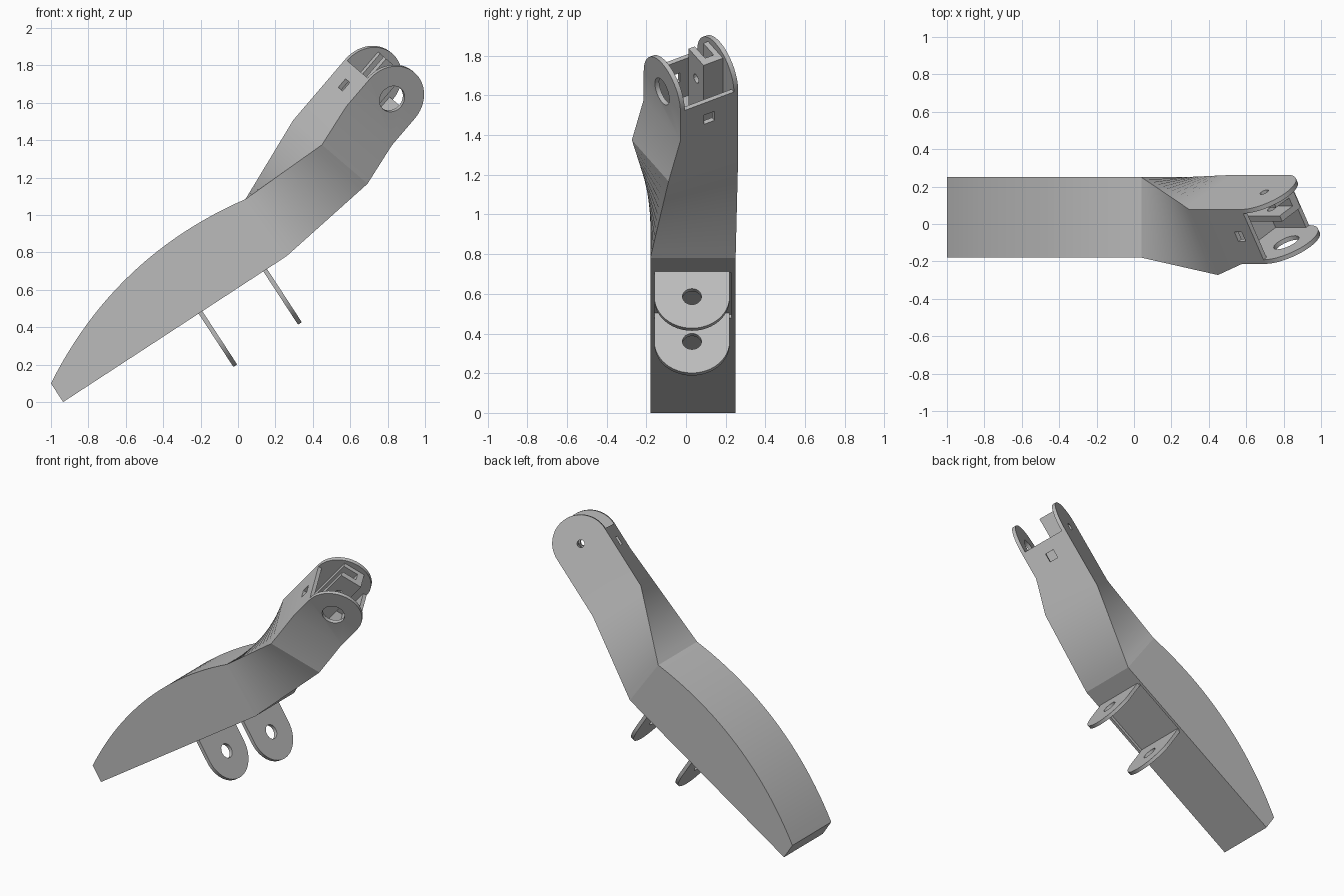
import bpy, bmesh, math
from mathutils import Vector, Matrix

if bpy.data.objects.get("Cube"):
    bpy.data.objects.remove(bpy.data.objects["Cube"], do_unlink=True)

grey = bpy.data.materials.new("plain grey")
grey.use_nodes = True
grey.diffuse_color = (0.5, 0.5, 0.5, 1)
grey.node_tree.nodes["Principled BSDF"].inputs["Base Color"].default_value = (0.5, 0.5, 0.5, 1)


def frame(origin, a, b, c):
    """Matrix whose columns are the local axes a, b, c."""
    m = Matrix((a, b, c)).transposed().to_4x4()
    m.translation = origin
    return m


# Fork frame: length, width and across, twisted 30 degrees about its length
length = Vector((0.65, 0, 0.76)).normalized()
perp = Vector((length.z, 0, -length.x))
side = Vector((0, 1, 0))
twist = math.radians(30)
width = perp * math.cos(twist) + side * math.sin(twist)
across = side * math.cos(twist) - perp * math.sin(twist)
FORK = frame(Vector((0.76, 0.025, 1.675)), length, width, across)

# Underside frame: along the flat edge, across, and outward
along = Vector((1.195, 0, 0.78)).normalized()
outward = Vector((along.z, 0, -along.x))
UNDER = frame(Vector((-0.935, 0.03, 0)), along, side, outward)


def loft(name, rings):
    """Closed solid through rings of equal point count."""
    bm = bmesh.new()
    vs = [[bm.verts.new(p) for p in r] for r in rings]
    for r0, r1 in zip(vs, vs[1:]):
        for i in range(len(r0)):
            j = (i + 1) % len(r0)
            bm.faces.new((r0[i], r0[j], r1[j], r1[i]))
    bm.faces.new(vs[0])
    bm.faces.new(vs[-1])
    bmesh.ops.recalc_face_normals(bm, faces=bm.faces)
    mesh = bpy.data.meshes.new(name)
    bm.to_mesh(mesh)
    bm.free()
    mesh.materials.append(grey)
    obj = bpy.data.objects.new(name, mesh)
    bpy.context.collection.objects.link(obj)
    return obj


def prism(name, m, outline, lo, hi):
    """Outline in local xy, extruded from lo to hi along local z."""
    return loft(name, [[m @ Vector((x, y, z)) for x, y in outline] for z in (lo, hi)])


def box(name, m, xs, ys, zs):
    return prism(name, m, [(xs[0], ys[0]), (xs[1], ys[0]), (xs[1], ys[1]), (xs[0], ys[1])], *zs)


def arc(cx, r, start, end, n):
    return [(cx + r * math.cos(math.radians(start + (end - start) * i / n)),
             r * math.sin(math.radians(start + (end - start) * i / n))) for i in range(n + 1)]


def cut(targets, cutter):
    cutter.hide_render = True
    for obj in targets:
        mod = obj.modifiers.new("cut", "BOOLEAN")
        mod.operation, mod.solver, mod.object = "DIFFERENCE", "EXACT", cutter
        bpy.context.view_layer.objects.active = obj
        bpy.ops.object.modifier_apply(modifier=mod.name)
    bpy.data.objects.remove(cutter, do_unlink=True)


def smooth(obj, angle):
    bpy.ops.object.select_all(action="DESELECT")
    obj.select_set(True)
    bpy.context.view_layer.objects.active = obj
    bpy.ops.object.shade_smooth_by_angle(angle=math.radians(angle))


# Curved lower body
tail, crest = Vector((-1, 0.10)), Vector((0.04, 1.085))
bulge = Vector((-0.688, 0.726)) * 0.13
steps = 24
outline = [tail.lerp(crest, i / steps) + bulge * 4 * (i / steps) * (1 - i / steps)
           for i in range(steps + 1)] + [Vector((0.26, 0.78)), Vector((-0.935, 0))]
body = loft("lower_body", [[(p.x, y, p.y) for p in outline] for y in (-0.18, 0.25)])
LUGS = (0.877, 1.29)
cut([body], box("recess", UNDER, LUGS, (-0.19, 0.2), (-0.02, 0.1)))
smooth(body, 20)

# Mounting lugs under the body
for name, pos in zip(("lower_lug", "upper_lug"), LUGS):
    m = frame(UNDER @ Vector((pos, 0, 0)), outward, side, -along)
    lug = prism(name, m, [(-0.03, -0.19)] + arc(0.15, 0.19, -90, 90, 24) + [(-0.03, 0.19)],
                -0.012, 0.012)
    cut([lug], prism("lug_hole", m, arc(0.15, 0.048, 0, 345, 23), -0.1, 0.1))
    smooth(lug, 30)

# Twisted neck and fork housing
HALF, R, T = 0.168, 0.185, 0.025


def section(d, near):
    return [FORK @ Vector((d, w, n)) for w, n in ((-R, near), (R, near), (R, HALF), (-R, HALF))]


base = [Vector(p) for p in ((0.04, -0.18, 1.085), (0.26, -0.18, 0.78),
                            (0.26, 0.25, 0.78), (0.04, 0.25, 1.085))]
shoulder = section(-0.43, -0.237)
rings = [[a.lerp(b, i / 12) for a, b in zip(base, shoulder)] for i in range(13)]
housing = loft("neck_and_housing", rings + [section(-0.19, -HALF), section(0, -HALF)])
inner = HALF - T
cut([housing], box("cavity", FORK, (-0.25, 0.1), (T - R, R - T), (-inner, inner)))
cut([housing], box("wall_window", FORK, (-0.14, -0.08), (-0.4, 0.4), (-0.03, 0.03)))

# Rounded fork cheeks
cheek_outline = arc(0, R, -90, 90, 32)
front_cheek = prism("front_cheek", FORK, cheek_outline, -HALF, -inner)
back_cheek = prism("back_cheek", FORK, cheek_outline, inner, HALF)

# Slotted block between the cheeks
block = box("slotted_block", FORK, (-0.25, 0.143), (-0.075, 0.075), (0.03, inner))
cut([block], box("slot", FORK, (-0.2, 0.3), (-0.2, 0.03), (0.065, 0.115)))

# Pivot holes
cut([housing, front_cheek],
    prism("large_hole", FORK, arc(0, 0.073, 0, 345, 23), -0.3, -0.1))
cut([housing, back_cheek, block],
    prism("small_hole", FORK, arc(0, 0.025, 0, 330, 11), 0, 0.3))
for obj in (housing, front_cheek, back_cheek):
    smooth(obj, 20)
